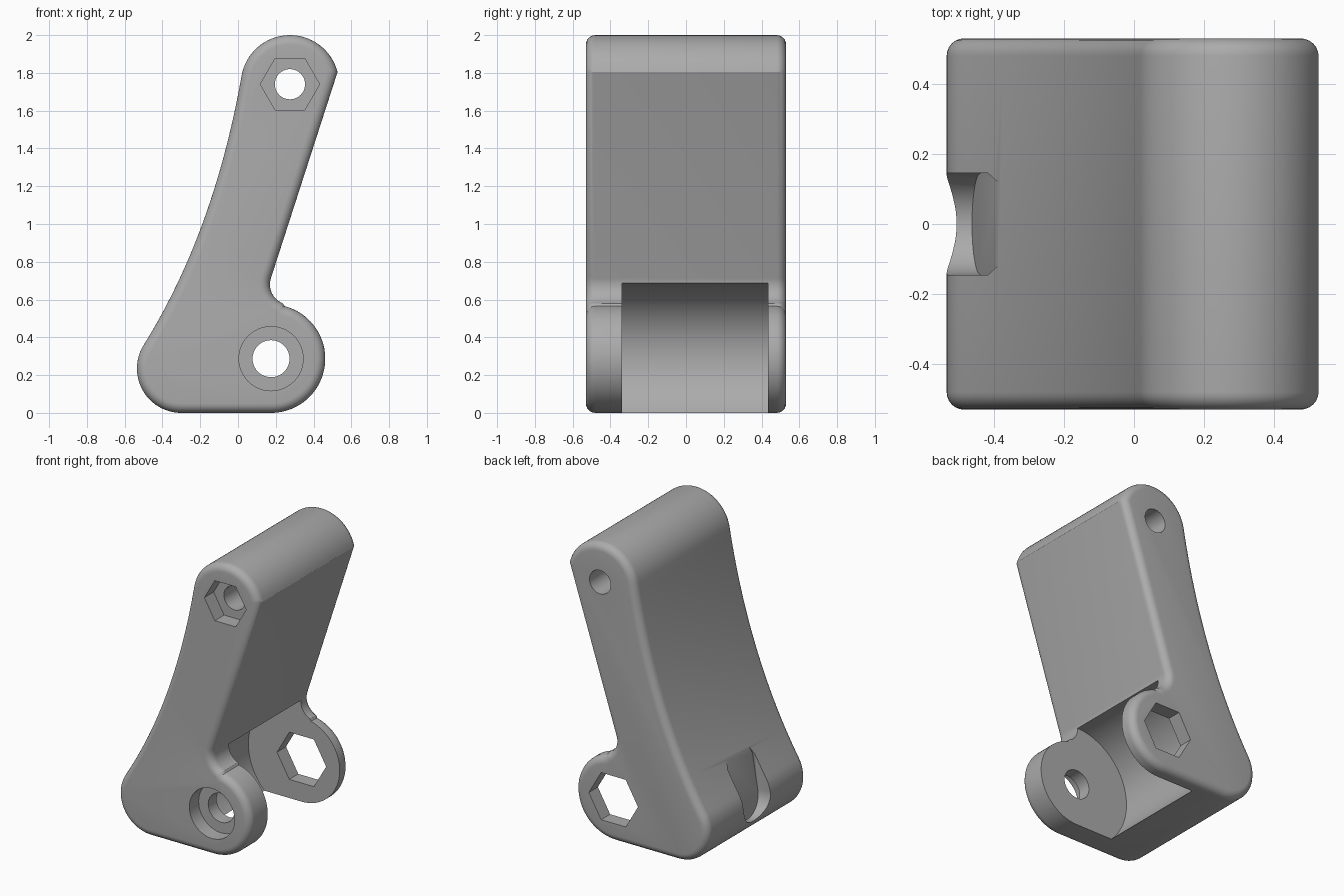
import bpy, bmesh
from math import sin, cos, radians, pi
from mathutils import Vector

cube = bpy.data.objects.get("Cube")
if cube:
    bpy.data.objects.remove(cube)

grey = bpy.data.materials.new("plain grey")
grey.use_nodes = True
colour = (0.41, 0.41, 0.41, 1)
grey.diffuse_color = colour
grey.node_tree.nodes["Principled BSDF"].inputs["Base Color"].default_value = colour

HALF = 0.53            # half width of the bracket
PIVOT = (0.175, 0.287)  # lower hinge axis
TOP = (0.275, 1.74)    # upper bolt axis


def arc(centre, r, a, b, n):
    """Points on an arc from angle a to b in degrees."""
    angles = [radians(a + (b - a) * i / n) for i in range(n + 1)]
    return [(centre[0] + r * cos(t), centre[1] + r * sin(t)) for t in angles]


def new_object(name, bm):
    bmesh.ops.recalc_face_normals(bm, faces=bm.faces)
    mesh = bpy.data.meshes.new(name)
    bm.to_mesh(mesh)
    bm.free()
    mesh.materials.append(grey)
    ob = bpy.data.objects.new(name, mesh)
    bpy.context.collection.objects.link(ob)
    return ob


def prism(points, y0, y1, rounding=0):
    """Extrude an x-z outline along y, optionally rounding the end rims."""
    bm = bmesh.new()
    face = bm.faces.new([bm.verts.new((x, y0, z)) for x, z in points])
    moved = bmesh.ops.extrude_face_region(bm, geom=[face], use_keep_orig=True)["geom"]
    bmesh.ops.translate(bm, vec=(0, y1 - y0, 0),
                        verts=[v for v in moved if isinstance(v, bmesh.types.BMVert)])
    bmesh.ops.recalc_face_normals(bm, faces=bm.faces)
    if rounding:
        rims = [e for e in bm.edges if abs(e.verts[0].co.y - e.verts[1].co.y) < 1e-6]
        bmesh.ops.bevel(bm, geom=rims, offset=rounding, segments=6,
                        profile=0.5, affect='EDGES')
    return bm


def cut(target, name, bm):
    cutter = new_object(name, bm)
    cutter.hide_render = True
    mod = target.modifiers.new(name, 'BOOLEAN')
    mod.operation, mod.solver, mod.object = 'DIFFERENCE', 'EXACT', cutter
    bpy.context.view_layer.objects.active = target
    bpy.ops.object.modifier_apply(modifier=mod.name)
    bpy.data.objects.remove(cutter)


# Side outline: top round, hollow back, heel, hinge eye, inner fillet
top_round = arc(TOP, 0.26, 14.3, 170, 32)
heel = arc((-0.30, 0.235), 0.235, 148, 270, 24)
start, bend, end = Vector(top_round[-1]), Vector((-0.127, 0.957)), Vector(heel[0])
hollow = [tuple(start * (1 - t) ** 2 + bend * 2 * t * (1 - t) + end * t * t)
          for t in (i / 28 for i in range(1, 28))]
eye = arc(PIVOT, 0.287, -90, 75.6, 36)
fillet = arc((0.276, 0.68), 0.107, 255.6, 161.6, 14)[1:]
bracket = new_object("bracket", prism(top_round + hollow + heel + eye + fillet,
                                      -HALF, HALF, 0.05))

# Round recess between the two hinge plates
cut(bracket, "hinge_recess", prism(arc(PIVOT, 0.40, 0, 354, 59), -0.34, 0.433))

# Bolt holes, counterbore and nut pockets: name, axis, radius, sides, y range
for name, axis, r, sides, y0, y1 in (
        ("top_bolt_hole", TOP, 0.08, 40, -0.7, 0.7),
        ("top_nut_pocket", TOP, 0.157, 6, -0.7, -0.43),
        ("hinge_bolt_hole", PIVOT, 0.098, 40, -0.7, 0.0),
        ("hinge_counterbore", PIVOT, 0.17, 48, -0.7, -0.43),
        ("hinge_nut_hole", PIVOT, 0.185, 6, 0.3, 0.7)):
    cut(bracket, name, prism(arc(axis, r, 0, 360 - 360 / sides, sides - 1), y0, y1))

# Slot in the heel: round bottom, flat top, floor sloping up to the surface
slot = arc((0, 0.268), 0.145, 180, 360, 24) + [(0.145, 0.50), (0.12, 0.55),
                                              (-0.12, 0.55), (-0.145, 0.50)]
bm = bmesh.new()
outer = [bm.verts.new((-0.7, y, z)) for y, z in slot]
inner = [bm.verts.new((-0.39 - 0.17 * (0.55 - z), y, z)) for y, z in slot]
bm.faces.new(outer)
bm.faces.new(inner[::-1])
for i in range(len(slot)):
    j = (i + 1) % len(slot)
    bm.faces.new((outer[i], inner[i], inner[j], outer[j]))
cut(bracket, "heel_slot", bm)

# Smooth curved faces, keep sharp edges
bpy.ops.object.select_all(action='DESELECT')
bracket.select_set(True)
bpy.context.view_layer.objects.active = bracket
bpy.ops.object.shade_smooth_by_angle(angle=radians(30))
